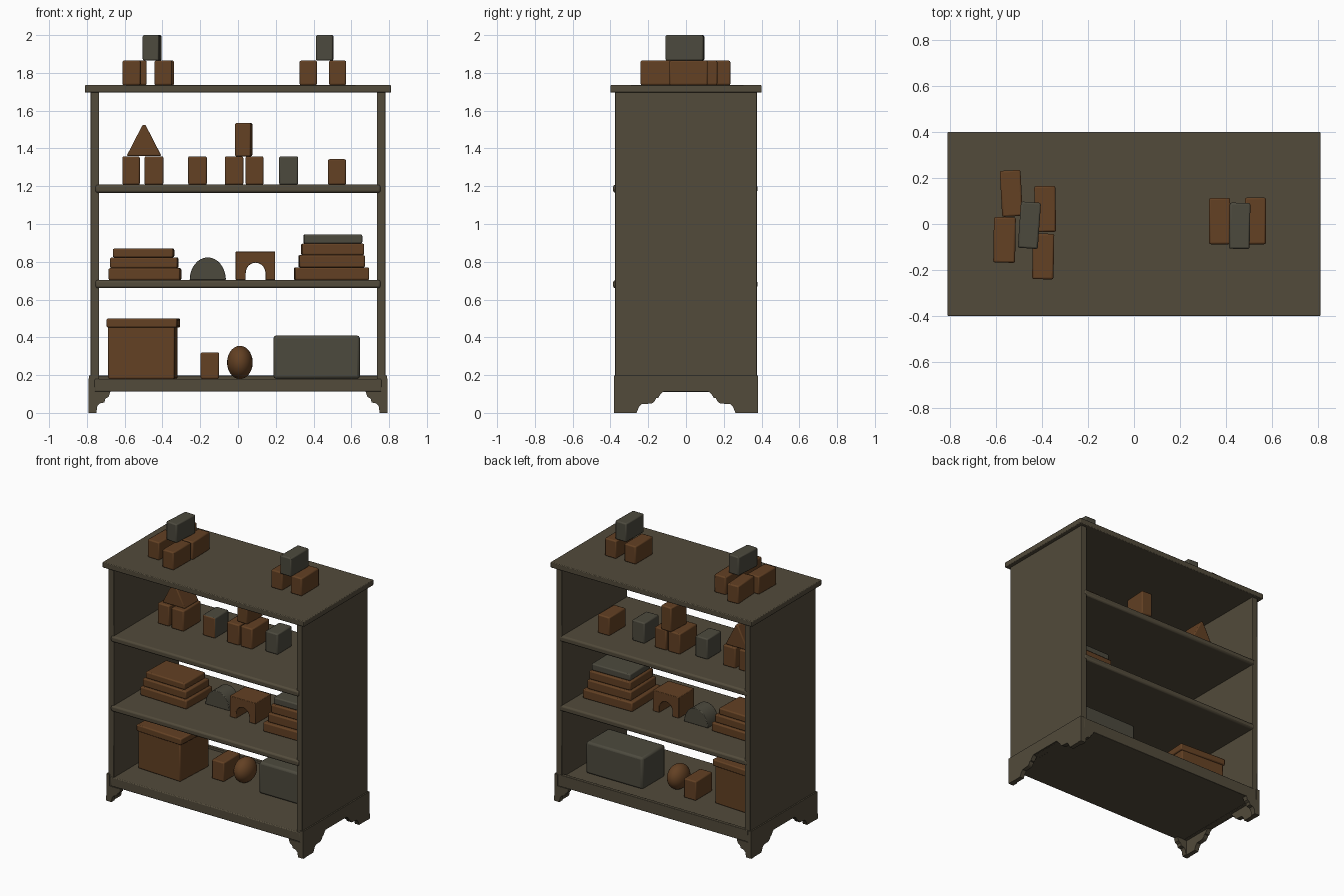
import bpy, bmesh, math
from mathutils import Matrix, Vector

if "Cube" in bpy.data.objects:
    bpy.data.objects.remove(bpy.data.objects["Cube"])


def material(name, rgb):
    m = bpy.data.materials.new(name)
    m.diffuse_color = (*rgb, 1)
    m.use_nodes = True
    m.node_tree.nodes["Principled BSDF"].inputs["Base Color"].default_value = m.diffuse_color
    return m


WOOD = material("dark_wood", (0.084, 0.069, 0.043))
BROWN = material("orange_brown", (0.125, 0.052, 0.017))
GREY = material("grey_paint", (0.073, 0.068, 0.048))


def finish(name, bm, mats, bevel=0.0, smooth=True):
    bmesh.ops.recalc_face_normals(bm, faces=bm.faces)
    me = bpy.data.meshes.new(name)
    bm.to_mesh(me)
    bm.free()
    ob = bpy.data.objects.new(name, me)
    bpy.context.collection.objects.link(ob)
    for m in mats:
        me.materials.append(m)
    if bevel:
        b = ob.modifiers.new("bevel", 'BEVEL')
        b.width, b.segments, b.limit_method = bevel, 2, 'ANGLE'
    if smooth:
        bpy.ops.object.select_all(action='DESELECT')
        ob.select_set(True)
        bpy.context.view_layer.objects.active = ob
        bpy.ops.object.shade_smooth_by_angle(angle=math.radians(35))
    return ob


def block(name, x, y, z, mat, rot=0, bevel=0.008):
    """Box from (min, max) ranges, turned about its own vertical axis."""
    bm = bmesh.new()
    bmesh.ops.create_cube(bm, size=1)
    size = [r[1] - r[0] for r in (x, y, z)]
    mid = Vector([(r[0] + r[1]) / 2 for r in (x, y, z)])
    bm.transform(Matrix.Translation(mid) @ Matrix.Rotation(math.radians(rot), 4, 'Z')
                 @ Matrix.Diagonal((*size, 1)))
    return finish(name, bm, [mat], bevel)


def extrude(name, pts, axis, lo, hi, mat, bevel=0.0):
    """Outline of (u, z) points pushed along the x or y axis."""
    place = (lambda u, v, d: (d, u, v)) if axis == 'x' else (lambda u, v, d: (u, d, v))
    bm = bmesh.new()
    a = [bm.verts.new(place(u, v, lo)) for u, v in pts]
    b = [bm.verts.new(place(u, v, hi)) for u, v in pts]
    bm.faces.new(a)
    bm.faces.new(b[::-1])
    for i in range(len(pts)):
        j = (i + 1) % len(pts)
        bm.faces.new((a[i], b[i], b[j], a[j]))
    return finish(name, bm, [mat], bevel)


def arc(cx, cz, rx, rz, n=16):
    return [(cx + rx * math.cos(math.pi * i / n), cz + rz * math.sin(math.pi * i / n))
            for i in range(n + 1)]


# Cabinet: top, sides, shelves, base
block("top_board", (-.81, .81), (-.4, .4), (1.695, 1.735), WOOD, bevel=.005)
for s, side in ((-1, "left"), (1, "right")):
    block(side + "_panel", sorted((s * .735, s * .78)), (-.375, .375), (.11, 1.7), WOOD, bevel=.003)
for name, z in (("upper_shelf", 1.165), ("middle_shelf", .66)):
    block(name, (-.755, .755), (-.386, .378), (z, z + .043), WOOD, bevel=.012)
block("bottom_shelf", (-.76, .76), (-.378, .375), (.112, .18), WOOD, bevel=.006)
block("back_rail", (-.76, .76), (.352, .377), (.112, .197), WOOD, bevel=.003)

# Bracket feet: stepped skirt on each side, short brackets front and back
half = [(.375, .197), (.378, 0), (.262, 0), (.25, .03), (.235, .046), (.18, .05),
        (.165, .062), (.158, .078), (.147, .08), (.135, .1), (.12, .112)]
skirt = [(-u, v) for u, v in half] + [(u, v) for u, v in half[::-1]]
foot = [(.79, .197), (.792, 0), (.75, 0), (.745, .035), (.732, .05), (.708, .055),
        (.702, .075), (.685, .085), (.675, .113), (.765, .113), (.765, .197)]
for s, side in ((-1, "left"), (1, "right")):
    extrude(side + "_skirt", skirt, 'x', *sorted((s * .757, s * .79)), WOOD)
    for t, end in ((-1, "front"), (1, "back")):
        extrude(f"{end}_{side}_foot", [(s * u, v) for u, v in foot], 'y',
                *sorted((t * .345, t * .382)), WOOD)

# Blocks on the top board
T = (1.735, 1.865)
for i, (x, y, r) in enumerate((((-.578, -.488), (.033, .233), 3), ((-.61, -.515), (-.168, .03), -1),
                               ((-.432, -.34), (-.035, .165), 1), ((-.441, -.348), (-.24, -.042), -1),
                               ((.326, .418), (-.088, .113), 0), ((.482, .573), (-.088, .115), 0))):
    block(f"top_block_{i + 1}", x, y, T, BROWN, r)
block("top_grey_block_1", (-.498, -.411), (-.106, .095), (1.865, 2), GREY, -4)
block("top_grey_block_2", (.414, .504), (-.108, .092), (1.865, 2), GREY, -1)

# Blocks on the upper shelf
U = (1.208, 1.358)
block("upper_block_1", (-.612, -.52), (-.05, .14), U, BROWN)
block("upper_block_2", (-.495, -.395), (-.06, .14), U, BROWN)
extrude("triangle_block", [(-.59, 1.36), (-.405, 1.36), (-.49, 1.525), (-.505, 1.525)], 'y',
        -.03, .13, BROWN, .008)
two_tone = block("two_tone_block", (-.264, -.165), (-.03, .13), U, GREY)
two_tone.data.materials.append(BROWN)
for p in two_tone.data.polygons:
    p.material_index = int(p.normal.y < -.9)
block("upper_block_3", (-.07, .028), (-.03, .17), U, BROWN)
block("upper_block_4", (.04, .135), (-.03, .17), U, BROWN)
block("standing_block", (-.012, .072), (.01, .18), (1.358, 1.535), BROWN, -3)
block("upper_grey_block", (.218, .318), (0, .165), U, GREY)
block("upper_block_5", (.476, .572), (.01, .2), (1.208, 1.343), BROWN)

# Stacked boards and shapes on the middle shelf
block("left_board_1", (-.682, -.303), (-.15, .14), (.703, .766), BROWN, -1.5)
block("left_board_2", (-.674, -.318), (-.135, .125), (.766, .823), BROWN, -1.5)
block("left_board_3", (-.66, -.34), (-.12, .11), (.823, .87), BROWN, -1.5)
block("right_board_1", (.298, .692), (-.14, .2), (.703, .77), BROWN, 1)
block("right_board_2", (.322, .67), (-.12, .18), (.77, .835), BROWN, 1)
block("right_board_3", (.336, .666), (-.105, .165), (.835, .896), BROWN, 1)
block("right_board_4", (.348, .656), (-.09, .15), (.896, .945), GREY, 1)
extrude("half_round_block", arc(-.16, .703, .096, .12), 'y', -.01, .115, GREY, .004)
extrude("arch_block", [(-.012, .703), (-.012, .855), (.197, .855), (.197, .703)]
        + [(.145, .703)] + arc(.093, .74, .052, .055) + [(.041, .703)], 'y', -.08, .1, BROWN, .004)

# Lidded box, block, ball and chest on the bottom shelf
block("storage_box", (-.68, -.328), (-.175, .135), (.18, .46), BROWN, -3)
block("storage_box_lid", (-.688, -.314), (-.185, .145), (.452, .5), BROWN, -3)
block("bottom_block", (-.198, -.1), (-.02, .17), (.18, .32), BROWN)
bm = bmesh.new()
bmesh.ops.create_uvsphere(bm, u_segments=24, v_segments=14, radius=1)
bm.transform(Matrix.Translation((.01, .07, .267)) @ Matrix.Diagonal((.068, .095, .088, 1)))
finish("ball", bm, [BROWN])
block("grey_chest", (.188, .645), (-.03, .23), (.18, .41), GREY, bevel=.015)
